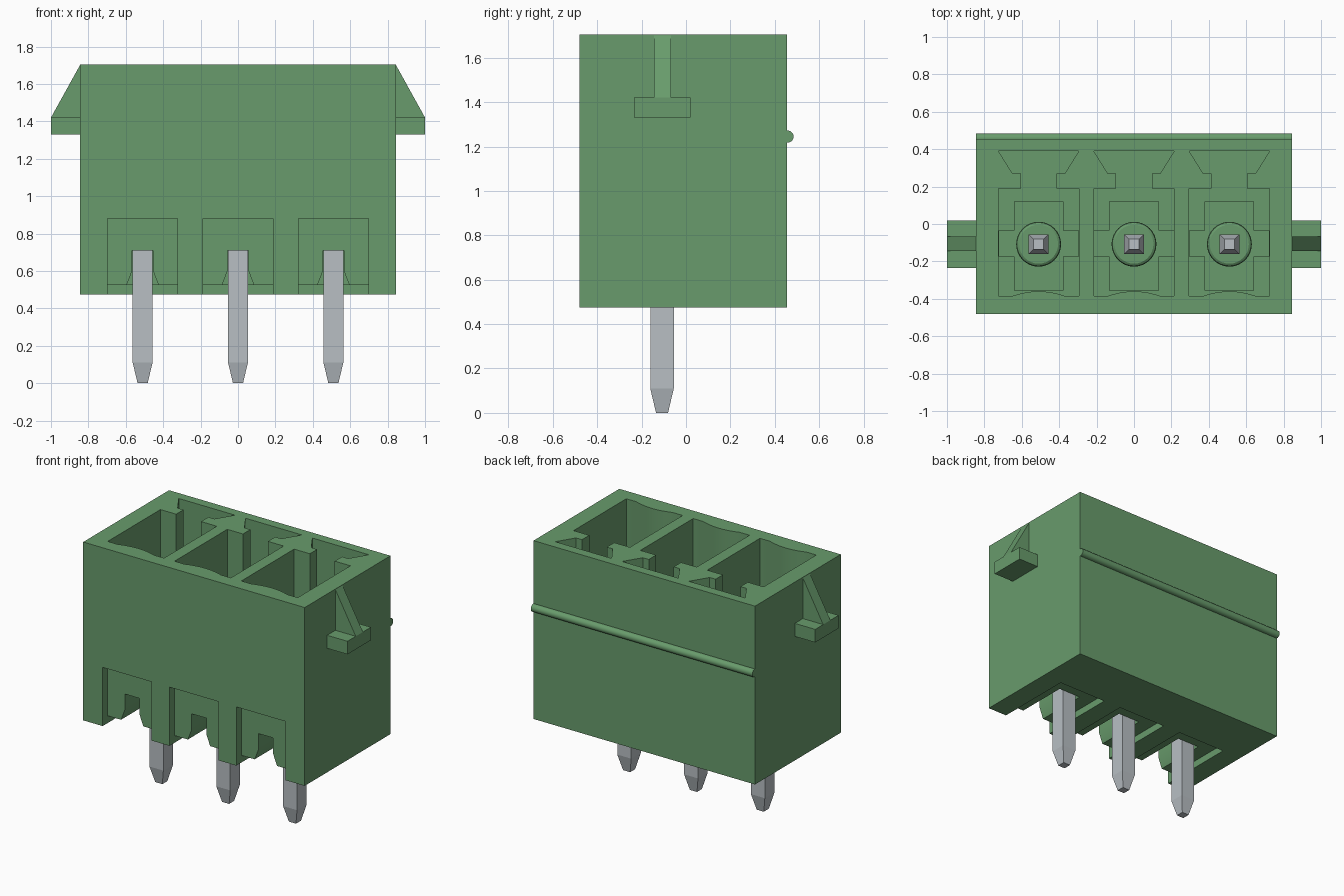
import bpy
import bmesh
import math

if "Cube" in bpy.data.objects:
    bpy.data.objects.remove(bpy.data.objects["Cube"], do_unlink=True)


def material(name, color):
    m = bpy.data.materials.new(name)
    m.use_nodes = True
    m.diffuse_color = (*color, 1)
    m.node_tree.nodes["Principled BSDF"].inputs["Base Color"].default_value = (*color, 1)
    return m


GREEN = material("green plastic", (0.14, 0.33, 0.15))
STEEL = material("tinned metal", (0.48, 0.52, 0.55))


def finish(name, bm, mat):
    bmesh.ops.recalc_face_normals(bm, faces=bm.faces)
    mesh = bpy.data.meshes.new(name)
    bm.to_mesh(mesh)
    bm.free()
    mesh.materials.append(mat)
    obj = bpy.data.objects.new(name, mesh)
    bpy.context.collection.objects.link(obj)
    return obj


def prism(name, pts, axis, lo, hi, mat=GREEN):
    """Extrude a 2D outline along an axis between lo and hi."""
    place = {"x": lambda u, v, w: (w, u, v),
             "y": lambda u, v, w: (u, w, v),
             "z": lambda u, v, w: (u, v, w)}[axis]
    bm = bmesh.new()
    a, b = [[bm.verts.new(place(u, v, w)) for u, v in pts] for w in (lo, hi)]
    bm.faces.new(a)
    bm.faces.new(b)
    for i in range(len(pts)):
        j = (i + 1) % len(pts)
        bm.faces.new((a[i], a[j], b[j], b[i]))
    return finish(name, bm, mat)


def rect(u0, u1, v0, v1):
    return [(u0, v0), (u1, v0), (u1, v1), (u0, v1)]


def stack(name, x, y, sides, sections, mat, turn=0.0):
    """Stack regular polygons of (height, radius) into a closed solid."""
    bm = bmesh.new()
    rings = []
    for z, r in sections:
        angles = [turn + math.tau * i / sides for i in range(sides)]
        rings.append([bm.verts.new((x + r * math.cos(t), y + r * math.sin(t), z)) for t in angles])
    bm.faces.new(rings[0])
    bm.faces.new(rings[-1])
    for a, b in zip(rings, rings[1:]):
        for i in range(sides):
            j = (i + 1) % sides
            bm.faces.new((a[i], a[j], b[j], b[i]))
    return finish(name, bm, mat)


def smooth(obj):
    bpy.ops.object.select_all(action="DESELECT")
    obj.select_set(True)
    bpy.context.view_layer.objects.active = obj
    bpy.ops.object.shade_smooth_by_angle(angle=math.radians(30))


HALF, FRONT, BACK, BOTTOM, TOP = 0.845, -0.48, 0.455, 0.475, 1.705
FLOOR, LEDGE, PITCH, PIN_Y = 0.95, 1.05, 0.51, -0.108

# Housing block
housing = prism("housing", rect(-HALF, HALF, FRONT, BACK), "z", BOTTOM, TOP)

# Half outlines of the socket (plan) and the pin arch (elevation)
socket_half = [(0.215, -0.385), (0.215, 0.19), (0.095, 0.19),
               (0.095, 0.27), (0.14, 0.27), (0.215, 0.39)]
arch_half = [(0.1, 0.4), (0.085, 0.525), (0.056, 0.6), (0.056, 0.71)]
bulge = [(0.14 * k / 6, -0.36 - 0.025 * (k / 6) ** 2) for k in range(-6, 7)]
foot = [(-0.6, 0.4), (0.08, 0.4), (0.08, 0.525), (-0.425, 0.525), (-0.425, 0.88), (-0.6, 0.88)]


def mirrored(half, x):
    both = half + [(-u, v) for u, v in reversed(half)]
    return [(x + u, v) for u, v in both]


cutters = []
for x in (-PITCH, 0, PITCH):
    outline = mirrored(socket_half, x) + [(x + u, v) for u, v in bulge]
    cutters += [
        prism("socket_cutter", outline, "z", LEDGE, 1.9),
        prism("pit_cutter", rect(x - 0.13, x + 0.13, -0.355, 0.12), "z", FLOOR, 1.2),
        prism("cross_pit_cutter", rect(x - 0.213, x + 0.213, -0.175, -0.035), "z", FLOOR, 1.15),
        prism("foot_cutter", foot, "x", x - 0.187, x + 0.187),
        prism("arch_cutter", mirrored(arch_half, x), "y", -0.55, -0.05),
    ]

# Carve sockets and foot recesses, then drop the cutters
for c in cutters:
    c.hide_render = True
    mod = housing.modifiers.new(c.name, "BOOLEAN")
    mod.operation = "DIFFERENCE"
    mod.solver = "EXACT"
    mod.object = c
bpy.context.view_layer.update()
carved = bpy.data.meshes.new_from_object(
    housing.evaluated_get(bpy.context.evaluated_depsgraph_get()))
housing.modifiers.clear()
housing.data = carved
for c in cutters:
    bpy.data.objects.remove(c, do_unlink=True)
smooth(housing)

# Contact pins with collars on the socket floor
for label, x in (("right", -PITCH), ("middle", 0), ("left", PITCH)):
    diag = math.sqrt(2)
    stack(label + "_pin", x, PIN_Y, 4,
          [(0, 0.027 * diag), (0.11, 0.053 * diag), (1.34, 0.053 * diag), (1.42, 0.027 * diag)],
          STEEL, math.pi / 4)
    collar = stack(label + "_collar", x, PIN_Y, 32,
                   [(FLOOR - 0.02, 0.12), (FLOOR + 0.05, 0.12), (FLOOR + 0.062, 0.116),
                    (FLOOR + 0.07, 0.104)], GREEN)
    smooth(collar)

# Side catches: a foot plate and a sloping rib
for label, s in (("left", 1), ("right", -1)):
    prism(label + "_catch_plate", rect(-0.235, 0.02, 1.33, 1.42), "x", s * (HALF - 0.01), s)
    prism(label + "_catch_rib", [(s * (HALF - 0.01), 1.41), (s, 1.42), (s * HALF, 1.7),
                                 (s * (HALF - 0.01), 1.7)], "y", -0.145, -0.067)

# Rounded rail across the back
rail = prism("back_rail", [(BACK + 0.003 + 0.027 * math.cos(math.tau * i / 20),
                            1.245 + 0.027 * math.sin(math.tau * i / 20)) for i in range(20)],
             "x", -HALF, HALF)
smooth(rail)
